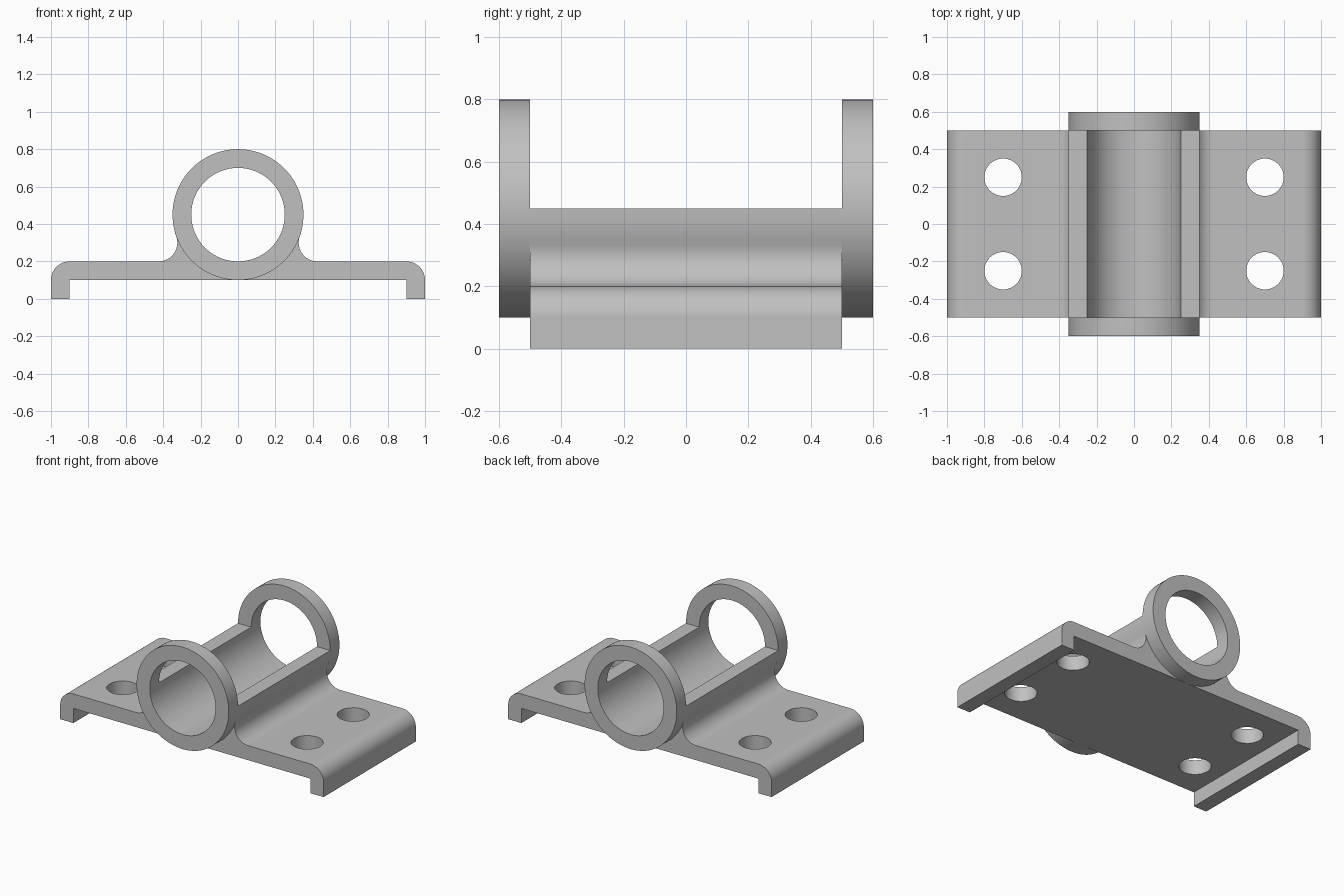
import bpy
import bmesh
from math import asin, cos, sin, pi, radians, sqrt
from mathutils import Matrix

cube = bpy.data.objects.get("Cube")
if cube:
    bpy.data.objects.remove(cube, do_unlink=True)

# Main dimensions
AXIS_Z = 0.45                  # height of the tube axis
OUTER, INNER = 0.35, 0.25      # tube radii
FILLET = 0.1                   # radius of fillets and rounded shoulders
TOP, UNDER = 0.2, 0.1          # plate surfaces
HALF_LENGTH, RING_END = 0.5, 0.6
SEGMENTS = 96

grey = bpy.data.materials.new("grey metal")
grey.use_nodes = True
grey.diffuse_color = (0.53, 0.53, 0.53, 1)
grey.node_tree.nodes["Principled BSDF"].inputs["Base Color"].default_value = grey.diffuse_color


def arc(cx, cz, radius, start, end, steps):
    """Points along an arc in the XZ plane, both ends included."""
    angles = [start + (end - start) * i / steps for i in range(steps + 1)]
    return [(cx + radius * cos(a), cz + radius * sin(a)) for a in angles]


def make_object(name, bm):
    bmesh.ops.recalc_face_normals(bm, faces=bm.faces[:])
    mesh = bpy.data.meshes.new(name)
    bm.to_mesh(mesh)
    bm.free()
    mesh.materials.append(grey)
    obj = bpy.data.objects.new(name, mesh)
    bpy.context.collection.objects.link(obj)
    return obj


def activate(obj):
    bpy.ops.object.select_all(action='DESELECT')
    obj.select_set(True)
    bpy.context.view_layer.objects.active = obj


def smooth(obj):
    """Smooth the curves, keep creases sharp and flat areas flat."""
    activate(obj)
    bpy.ops.object.shade_smooth_by_angle(angle=radians(30))
    obj.modifiers.new("flat areas", 'WEIGHTED_NORMAL').keep_sharp = True


# Bracket: half tube, fillets, plate and turned-down edges in one cross-section
fillet_z = TOP + FILLET
fillet_x = sqrt((OUTER + FILLET) ** 2 - (AXIS_Z - fillet_z) ** 2)
touch = asin((AXIS_Z - fillet_z) / (OUTER + FILLET))
side = arc(0, AXIS_Z, OUTER, 0, -touch, 6)
side += arc(fillet_x, fillet_z, FILLET, pi - touch, 1.5 * pi, 12)[1:]
side += arc(1 - FILLET, TOP - FILLET, FILLET, pi / 2, 0, 12)
side += [(1, 0), (0.9, 0), (0.9, UNDER)]
profile = side + [(-x, z) for x, z in reversed(side)]
profile += arc(0, AXIS_Z, INNER, pi, 2 * pi, SEGMENTS // 2)

bm = bmesh.new()
section = bm.faces.new([bm.verts.new((x, -HALF_LENGTH, z)) for x, z in profile])
extruded = bmesh.ops.extrude_face_region(bm, geom=[section], use_keep_orig=True)
moved = [v for v in extruded["geom"] if isinstance(v, bmesh.types.BMVert)]
bmesh.ops.translate(bm, verts=moved, vec=(0, 2 * HALF_LENGTH, 0))
bracket = make_object("mounting_bracket", bm)

# Four bolt holes
bm = bmesh.new()
for x in (-0.7, 0.7):
    for y in (-0.25, 0.25):
        bmesh.ops.create_cone(bm, cap_ends=True, segments=48, radius1=0.1, radius2=0.1,
                              depth=0.3, matrix=Matrix.Translation((x, y, 0.15)))
cutter = make_object("bolt_hole_cutter", bm)
cutter.hide_render = True
cut = bracket.modifiers.new("bolt holes", 'BOOLEAN')
cut.operation = 'DIFFERENCE'
cut.solver = 'EXACT'
cut.object = cutter
activate(bracket)
bpy.ops.object.modifier_apply(modifier=cut.name)
bpy.data.objects.remove(cutter, do_unlink=True)
smooth(bracket)

# Full rings at both ends of the half tube
for name, sign in (("front_ring", -1), ("back_ring", 1)):
    bm = bmesh.new()
    loops = []
    for radius, y in ((INNER, HALF_LENGTH), (OUTER, HALF_LENGTH),
                      (OUTER, RING_END), (INNER, RING_END)):
        points = arc(0, AXIS_Z, radius, 0, 2 * pi, SEGMENTS)[:-1]
        loops.append([bm.verts.new((x, sign * y, z)) for x, z in points])
    for k in range(4):
        a, b = loops[k], loops[(k + 1) % 4]
        for i in range(SEGMENTS):
            j = (i + 1) % SEGMENTS
            bm.faces.new((a[i], a[j], b[j], b[i]))
    smooth(make_object(name, bm))
